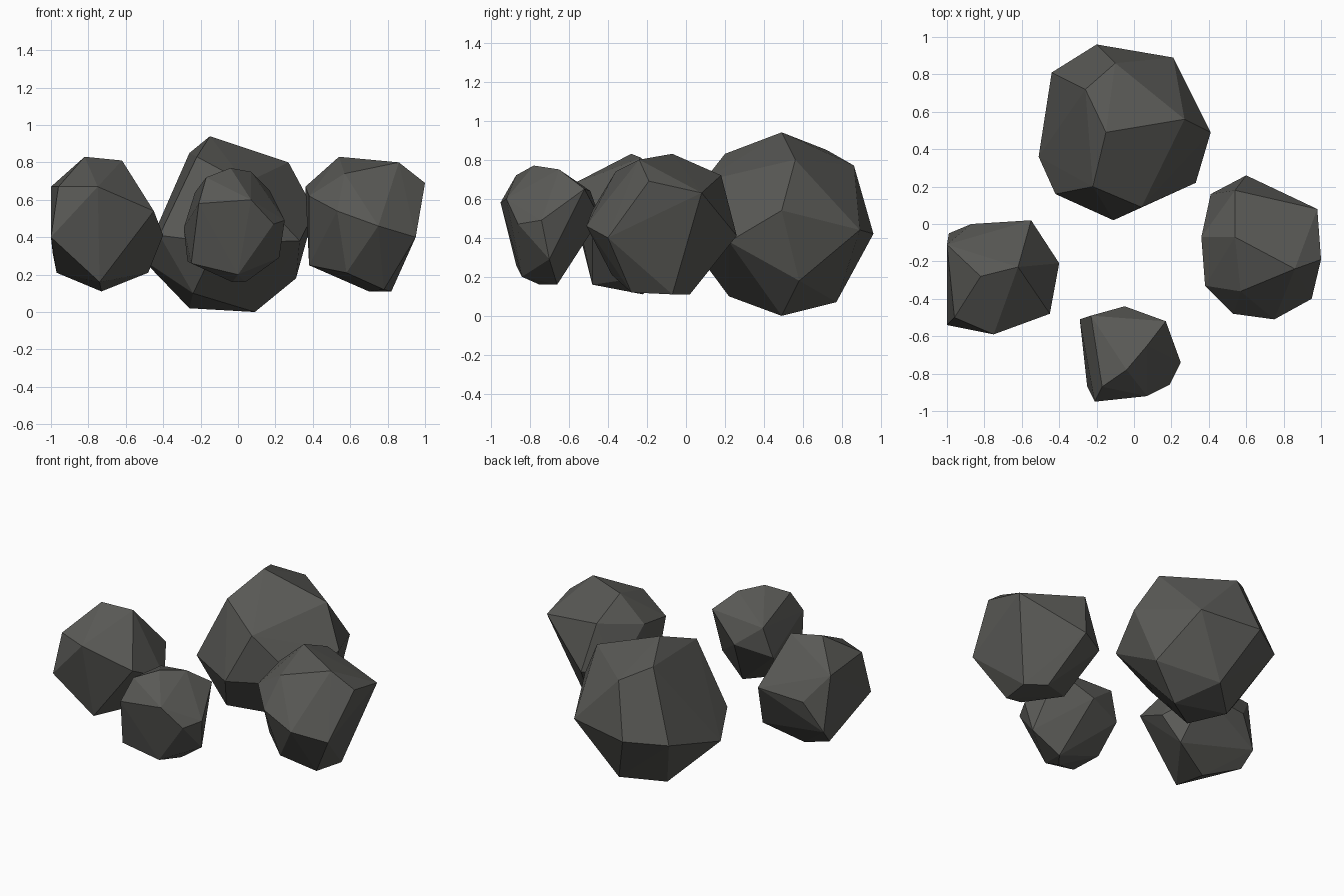
import bpy, bmesh

stone = bpy.data.materials.new("dark grey stone")
stone.diffuse_color = (0.1, 0.1, 0.092, 1)


def rock(name, corners):
    """Faceted boulder: convex hull around a few corner points."""
    bm = bmesh.new()
    for c in corners:
        bm.verts.new(c)
    res = bmesh.ops.convex_hull(bm, input=bm.verts)
    loose = [v for v in bm.verts if not v.link_faces]
    bmesh.ops.delete(bm, geom=loose, context='VERTS')
    bmesh.ops.recalc_face_normals(bm, faces=bm.faces)
    me = bpy.data.meshes.new(name)
    bm.to_mesh(me)
    bm.free()
    me.materials.append(stone)
    ob = bpy.data.objects.new(name, me)
    bpy.context.collection.objects.link(ob)
    return ob


# large boulder at the back
rock("back_rock", [
    (-.15, .49, .94), (.27, .56, .80), (-.26, .72, .85), (-.10, .86, .77),
    (-.22, .20, .83), (.04, .09, .69), (.41, .49, .54), (.21, .89, .44),
    (-.20, .96, .42), (-.44, .81, .40), (-.51, .36, .28), (-.42, .16, .41),
    (-.11, .02, .37), (.33, .22, .38), (.31, .58, .18), (-.04, .77, .07),
    (-.24, .22, .10), (-.26, .57, .02), (.09, .49, 0)])

# right boulder
rock("right_rock", [
    (.54, -.07, .83), (.86, -.24, .80), (1.0, -.19, .69), (.98, .08, .63),
    (.57, -.36, .74), (.54, .18, .72), (.36, -.07, .67), (.38, -.33, .62),
    (.53, -.48, .54), (.75, -.51, .46), (.95, -.40, .40), (.60, .26, .41),
    (.41, .16, .40), (.38, -.21, .25), (.58, -.38, .21), (.78, -.28, .12),
    (.82, -.07, .11), (.70, .02, .11)])

# left boulder
rock("left_rock", [
    (-.82, -.28, .83), (-.62, -.23, .81), (-.75, -.59, .67), (-.96, -.50, .67),
    (-1.0, -.11, .67), (-.45, -.48, .54), (-.55, .02, .52), (-.87, 0, .50),
    (-.40, -.21, .41), (-1.0, -.54, .40), (-.99, -.05, .31), (-.97, -.14, .21),
    (-.48, -.13, .21), (-.74, -.48, .16), (-.73, -.22, .11)])

# small boulder at the front
rock("front_rock", [
    (-.04, -.78, .77), (.07, -.65, .75), (-.17, -.87, .72), (.17, -.52, .65),
    (-.23, -.49, .64), (.07, -.92, .60), (-.21, -.95, .58), (.25, -.74, .49),
    (.19, -.86, .47), (-.05, -.44, .50), (-.29, -.51, .45), (.22, -.70, .29),
    (-.25, -.87, .26), (-.27, -.66, .27), (0, -.84, .20), (-.03, -.75, .16),
    (.04, -.66, .16)])
